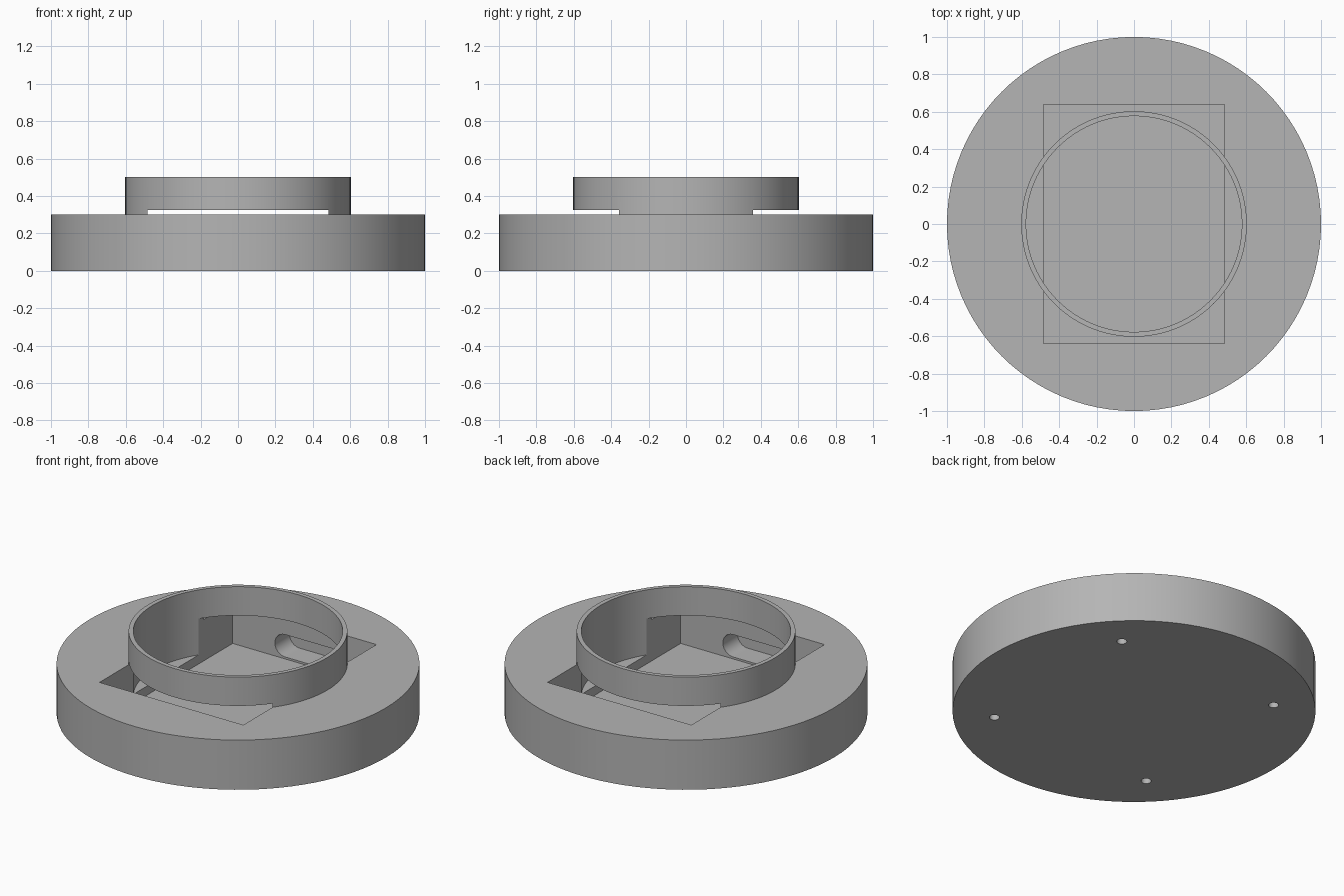
import bpy, bmesh, math
from mathutils import Matrix

old = bpy.data.objects.get("Cube")
if old:
    bpy.data.objects.remove(old, do_unlink=True)

SIDES = 96
GREY = (0.46, 0.46, 0.46, 1)
mat = bpy.data.materials.new("plain grey")
mat.use_nodes = True
mat.diffuse_color = GREY
mat.node_tree.nodes["Principled BSDF"].inputs["Base Color"].default_value = GREY


def make(name, bm):
    bmesh.ops.recalc_face_normals(bm, faces=bm.faces)
    mesh = bpy.data.meshes.new(name)
    bm.to_mesh(mesh)
    bm.free()
    mesh.materials.append(mat)
    ob = bpy.data.objects.new(name, mesh)
    bpy.context.collection.objects.link(ob)
    return ob


def box(name, size, centre):
    bm = bmesh.new()
    bmesh.ops.create_cube(bm, size=1, matrix=Matrix.Translation(centre) @ Matrix.Diagonal((*size, 1)))
    return make(name, bm)


def cylinder(name, radius, depth, centre):
    bm = bmesh.new()
    bmesh.ops.create_cone(bm, cap_ends=True, segments=24, radius1=radius, radius2=radius,
                          depth=depth, matrix=Matrix.Translation(centre))
    return make(name, bm)


def slot(name, x0, x1, y0, y1, z, r):
    # horizontal channel with round ends, pushed along y
    bm = bmesh.new()
    pts = []
    for cx, start in ((x1 - r, -math.pi / 2), (x0 + r, math.pi / 2)):
        for i in range(13):
            a = start + math.pi * i / 12
            pts.append(bm.verts.new((cx + r * math.cos(a), y0, z + r * math.sin(a))))
    face = bm.faces.new(pts)
    out = bmesh.ops.extrude_face_region(bm, geom=[face])["geom"]
    bmesh.ops.translate(bm, vec=(0, y1 - y0, 0),
                        verts=[v for v in out if isinstance(v, bmesh.types.BMVert)])
    return make(name, bm)


# Turned body: thick disc, raised thin collar and round well
profile = [(0, 0), (1, 0), (1, 0.302), (0.603, 0.302), (0.603, 0.5),
           (0.577, 0.5), (0.577, 0.105), (0, 0.105)]
bm = bmesh.new()
verts = [bm.verts.new((r, 0, z)) for r, z in profile]
edges = [bm.edges.new(pair) for pair in zip(verts, verts[1:])]
bmesh.ops.spin(bm, geom=verts + edges, cent=(0, 0, 0), axis=(0, 0, 1),
               angle=2 * math.pi, steps=SIDES, use_merge=True)
bmesh.ops.remove_doubles(bm, verts=bm.verts, dist=0.0001)
body = make("round_base_with_collar", bm)

# Cutters: rectangular pocket, side slots, screw holes underneath
cutters = [box("pocket_cutter", (0.968, 1.28, 0.275), (0, 0, 0.1875)),
           slot("back_slot_cutter", -0.2, 0.29, 0.6, 0.78, 0.13, 0.068),
           slot("front_slot_cutter", -0.29, 0.2, -0.78, -0.6, 0.13, 0.068)]
for sx in (-1, 1):
    for sy in (-1, 1):
        cutters.append(cylinder("screw_hole_cutter", 0.028, 0.4, (sx * 0.546, sy * 0.546, 0)))

bpy.ops.object.select_all(action="DESELECT")
bpy.context.view_layer.objects.active = body
body.select_set(True)
for cutter in cutters:
    cutter.hide_render = True
    mod = body.modifiers.new("cut", "BOOLEAN")
    mod.operation = "DIFFERENCE"
    mod.solver = "EXACT"
    mod.object = cutter
    bpy.ops.object.modifier_apply(modifier=mod.name)
    bpy.data.objects.remove(cutter, do_unlink=True)

bpy.ops.object.shade_smooth_by_angle(angle=math.radians(30))
